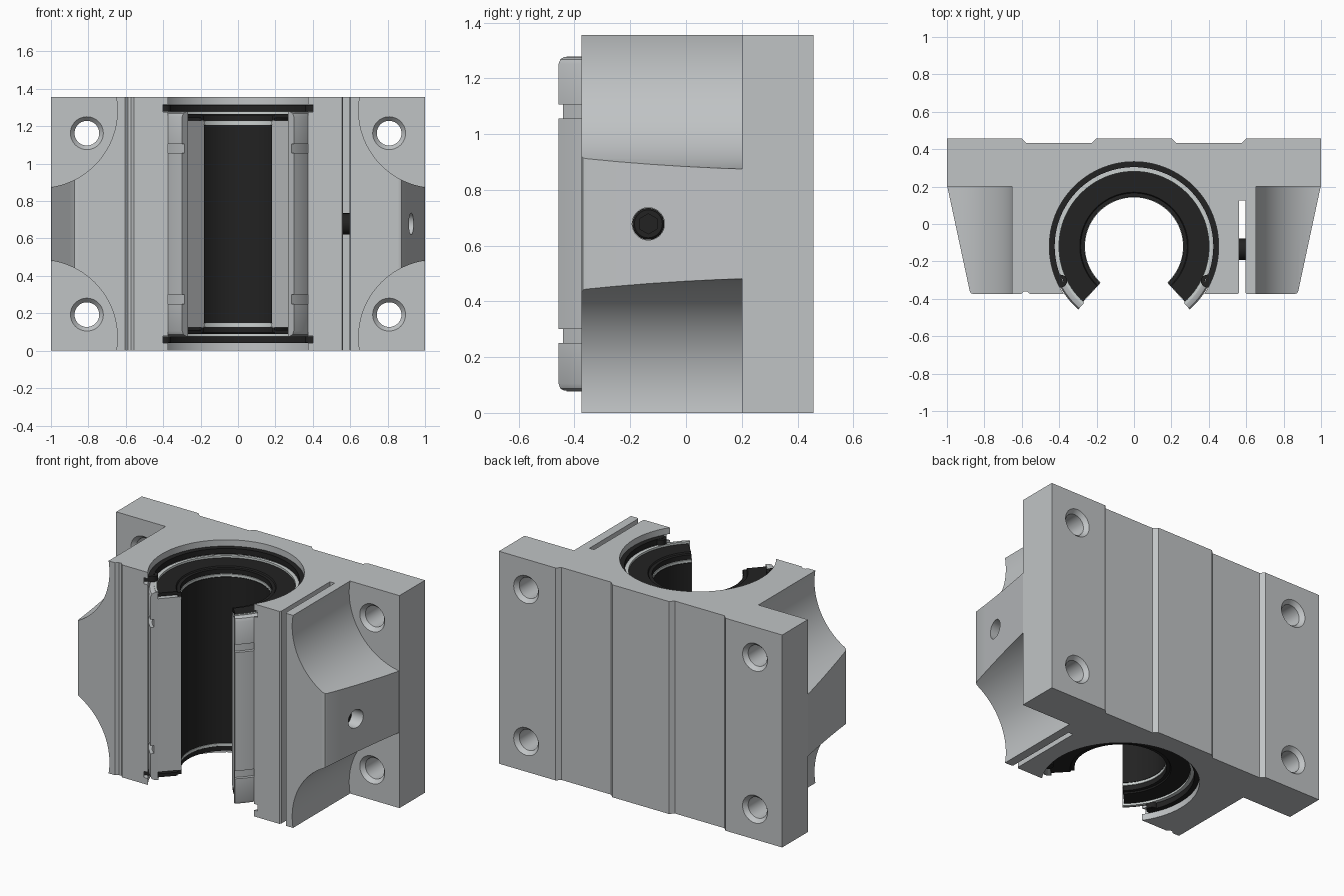
import bpy, bmesh, math
from mathutils import Matrix, Vector

if "Cube" in bpy.data.objects:
    bpy.data.objects.remove(bpy.data.objects["Cube"])

H = 1.356          # block height
CY = -0.12         # bore centre in y
R_BORE = 0.453


def material(name, rgb):
    m = bpy.data.materials.new(name)
    m.diffuse_color = (*rgb, 1)
    m.use_nodes = True
    m.node_tree.nodes["Principled BSDF"].inputs["Base Color"].default_value = m.diffuse_color
    return m


ALU = material("aluminium grey", (0.53, 0.55, 0.56))
STEEL = material("light steel", (0.60, 0.64, 0.63))
BLACK = material("black", (0.016, 0.016, 0.016))


def finish(bm, name, mat):
    bmesh.ops.recalc_face_normals(bm, faces=bm.faces[:])
    me = bpy.data.meshes.new(name)
    bm.to_mesh(me)
    bm.free()
    ob = bpy.data.objects.new(name, me)
    bpy.context.collection.objects.link(ob)
    me.materials.append(mat)
    return ob


def activate(ob):
    bpy.ops.object.select_all(action='DESELECT')
    ob.select_set(True)
    bpy.context.view_layer.objects.active = ob


def smooth(ob):
    activate(ob)
    bpy.ops.object.shade_smooth_by_angle(angle=math.radians(30))


def extrude(name, outline, z0, z1, mat):
    """Prism from an x-y outline."""
    bm = bmesh.new()
    f = bm.faces.new([bm.verts.new((x, y, z0)) for x, y in outline])
    g = bmesh.ops.extrude_face_region(bm, geom=[f])
    vs = [v for v in g['geom'] if isinstance(v, bmesh.types.BMVert)]
    bmesh.ops.translate(bm, verts=vs, vec=(0, 0, z1 - z0))
    return finish(bm, name, mat)


def turned(name, prof, origin, axis, mat, n=48):
    """Solid of revolution: (radius, distance) pairs along an axis."""
    q = Vector((0, 0, 1)).rotation_difference(Vector(axis)).to_matrix().to_4x4()
    bm = bmesh.new()
    rings = [[bm.verts.new((r * math.cos(k * math.tau / n), r * math.sin(k * math.tau / n), d))
              for k in range(n)] for r, d in prof]
    for a, b in zip(rings, rings[1:]):
        for k in range(n):
            bm.faces.new((a[k], a[(k + 1) % n], b[(k + 1) % n], b[k]))
    bm.faces.new(rings[0])
    bm.faces.new(rings[-1])
    bm.transform(Matrix.Translation(origin) @ q)
    return finish(bm, name, mat)


def open_ring(name, prof, gap, mat, n=80):
    """Closed (radius, z) section swept round the bore, open by +-gap degrees at the front."""
    g = math.radians(gap)
    bm = bmesh.new()
    rows = []
    for k in range(n + 1):
        t = g + (math.tau - 2 * g) * k / n
        rows.append([bm.verts.new((r * math.sin(t), CY - r * math.cos(t), z)) for r, z in prof])
    m = len(prof)
    for a, b in zip(rows, rows[1:]):
        for k in range(m):
            bm.faces.new((a[k], a[(k + 1) % m], b[(k + 1) % m], b[k]))
    bm.faces.new(rows[0])
    bm.faces.new(rows[-1])
    ob = finish(bm, name, mat)
    smooth(ob)
    return ob


def rect(r0, r1, z0, z1):
    return [(r0, z0), (r1, z0), (r1, z1), (r0, z1)]


def cut(ob, cutter):
    activate(ob)
    mod = ob.modifiers.new("cut", 'BOOLEAN')
    mod.operation = 'DIFFERENCE'
    mod.solver = 'EXACT'
    mod.object = cutter
    bpy.ops.object.modifier_apply(modifier=mod.name)
    bpy.data.objects.remove(cutter, do_unlink=True)


# Block outline: grooved back flange, tapered shoulders, open bore, clamping slot
F = -0.375
half = math.acos((CY - F) / R_BORE)
bore = []
for k in range(73):
    t = half + (math.tau - 2 * half) * k / 72
    bore.append((R_BORE * math.sin(t), CY - R_BORE * math.cos(t)))
right = [(0.555, F), (0.562, F + 0.01), (0.562, 0.125), (0.595, 0.125), (0.595, F + 0.01), (0.602, F),
         (0.86, F), (0.873, F + 0.006), (0.879, F + 0.02), (0.998, 0.2), (1, 0.2), (1, 0.458)]
back = [(0.6, 0.458), (0.575, 0.433), (0.225, 0.433), (0.2, 0.458)]
back += [(-x, y) for x, y in reversed(back)]
left = [(-1, 0.458), (-1, 0.2), (-0.998, 0.2), (-0.879, F + 0.02), (-0.873, F + 0.006), (-0.86, F),
        (-0.605, F), (-0.588, F + 0.015), (-0.572, F + 0.015), (-0.555, F)]
block = extrude("bearing_block", right + back + left + bore[::-1], 0, H, ALU)

# Scooped corners and countersunk mounting holes
for sx in (-1, 1):
    for up in (False, True):
        z = lambda v: v if up else H - v
        cut(block, turned("corner_cutter", [(0.415, 0), (0.415, 0.8)],
                          (sx * 1.06, -0.6, z(1.285)), (0, 1, 0), ALU, 96))
        cut(block, turned("hole_cutter",
                          [(0.088, 0.15), (0.088, 0.2), (0.066, 0.225), (0.066, 0.433),
                           (0.088, 0.458), (0.088, 0.5)],
                          (sx * 0.808, 0, z(1.163)), (0, 1, 0), ALU))

# Retaining ring grooves and the clamping screw hole
for z0 in (0.04, H - 0.08):
    cut(block, turned("groove_cutter", [(0.476, 0), (0.476, 0.04)], (0, CY, z0), (0, 0, 1), ALU, 96))
cut(block, turned("screw_hole_cutter", [(0.058, 0.58), (0.058, 1.1)],
                  (0, -0.135, H / 2), (1, 0, 0), ALU))
smooth(block)

# Clamping screw with hexagon socket
screw = turned("clamp_screw", [(0.057, 0.54), (0.057, 0.855), (0.05, 0.862)],
               (0, -0.135, H / 2), (1, 0, 0), BLACK)
cut(screw, turned("socket_cutter", [(0.036, 0.81), (0.036, 0.9)],
                  (0, -0.135, H / 2), (1, 0, 0), BLACK, 6))
smooth(screw)

# Bearing shell: rounded ends and two shallow outer grooves
low = [(0.405, 0.08), (0.425, 0.08), (0.442, 0.088), (0.45, 0.105),
       (0.45, 0.25), (0.43, 0.25), (0.43, 0.30), (0.45, 0.30)]
high = [(r, H - z) for r, z in reversed(low)]
open_ring("bearing_shell", low + high, 41.5, ALU)

# Ball retainer body and black bore liner
open_ring("retainer", rect(0.268, 0.405, 0.125, H - 0.125), 42.5, ALU)
open_ring("bore_liner", rect(0.262, 0.269, 0.148, H - 0.148), 43.3, BLACK)

# Parts repeated at both ends
for label, end in (("lower", lambda p: p), ("upper", lambda p: [(r, H - z) for r, z in p])):
    open_ring(label + "_seal", end([(0.265, 0.098), (0.285, 0.098), (0.29, 0.09), (0.402, 0.09),
                                    (0.402, 0.112), (0.285, 0.112), (0.285, 0.128), (0.265, 0.128)]),
              43, BLACK)
    open_ring(label + "_bore_ring", end(rect(0.262, 0.28, 0.13, 0.146)), 43.3, STEEL)
    open_ring(label + "_shell_rim", end(rect(0.401, 0.416, 0.077, 0.09)), 42, STEEL)
    open_ring(label + "_retaining_ring", end(rect(0.424, 0.474, 0.042, 0.077)), 61, BLACK)
    # Eyelets on the retaining ring ends
    zc = 0.06 if label == "lower" else H - 0.06
    for sx in (-1, 1):
        lug = turned(label + "_ring_eyelet", [(0.034, -0.017), (0.034, 0.017)],
                     (sx * 0.392, -0.305, zc), (0, 0, 1), BLACK, 24)
        cut(lug, turned("eyelet_cutter", [(0.014, -0.05), (0.014, 0.05)],
                        (sx * 0.392, -0.305, zc), (0, 0, 1), BLACK, 16))
        smooth(lug)
